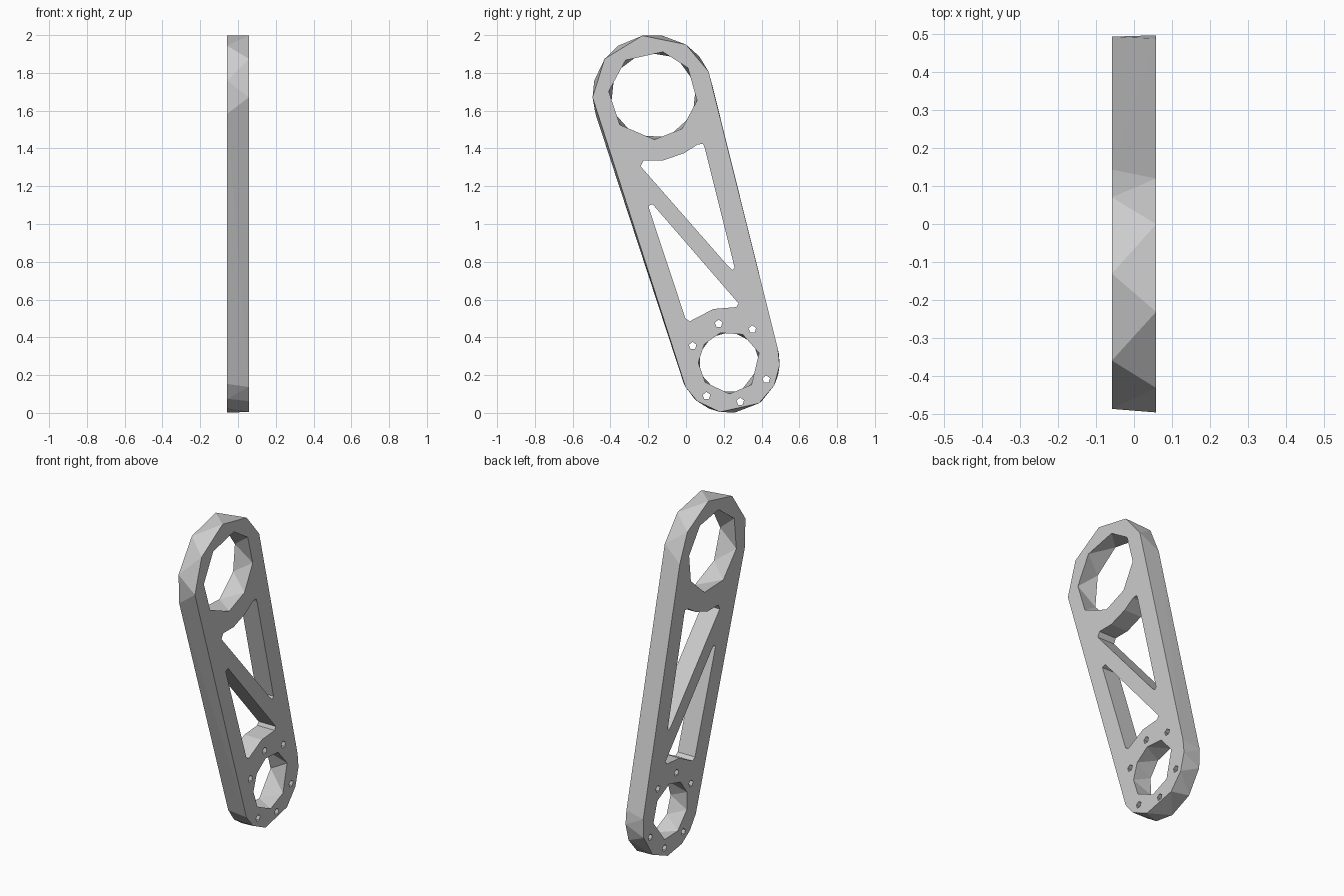
import bpy
import bmesh
from math import cos, sin, radians

cube = bpy.data.objects.get("Cube")
if cube:
    bpy.data.objects.remove(cube)

HALF = 0.058                 # half the plate thickness
TOP = (-0.175, 1.682)        # centre of the large eye (y, z)
LOW = (0.23, 0.266)          # centre of the small eye (y, z)


def ring(centre, radius, angles):
    """Points around a centre at the given angles in degrees."""
    return [(centre[0] + radius * cos(radians(a)),
             centre[1] + radius * sin(radians(a))) for a in angles]


def add_wall(bm, left_pts, right_pts):
    """Zip two facing loops together with triangles; return both edge loops."""
    a = [bm.verts.new((HALF, y, z)) for y, z in left_pts]
    b = [bm.verts.new((-HALF, y, z)) for y, z in right_pts]
    n, m = len(a), len(b)
    i = j = 0
    while i < n or j < m:
        p, q = a[i % n], b[j % m]
        p2, q2 = a[(i + 1) % n], b[(j + 1) % m]
        step_a = j == m or (i < n and (p2.co - q.co).length <= (p.co - q2.co).length)
        if step_a:
            bm.faces.new((p, p2, q))
            i += 1
        else:
            bm.faces.new((p, q2, q))
            j += 1
    return [[bm.edges.get((loop[k - 1], loop[k])) for k in range(len(loop))]
            for loop in (a, b)]


# Outer outline: each end is a faceted arc, staggered between the two sides
outline_left = (ring(TOP, 0.32, (23, 57, 100, 143, 182))
                + ring(LOW, 0.266, (209, 230, 259, 306, 333, 357, 375)))
outline_right = (ring(TOP, 0.32, (7, 40, 82, 125, 166, 198))
                 + ring(LOW, 0.266, (205, 226, 246, 276, 310, 345, 370)))

# Bearing eyes
big_left = ring(TOP, 0.235, (-7, 38, 77, 128, 175, 222, 272, 311))
big_right = ring(TOP, 0.235, (14, 58, 103, 150, 198, 245, 290, 334))
small_left = ring(LOW, 0.165, (18, 65, 107, 144, 180, 219, 270, 315))
small_right = ring(LOW, 0.165, (-5, 40, 86, 125, 162, 200, 245, 290))

# Triangular lightening windows with rounded corners
upper_window = [(0.257, 0.77), (0.1, 1.4), (0.09, 1.425), (0.06, 1.42),
                (-0.01, 1.375), (-0.125, 1.335), (-0.225, 1.335),
                (-0.24, 1.305), (0.22, 0.78), (0.245, 0.757)]
lower_window = [(0.278, 0.58), (-0.177, 1.105), (-0.2, 1.095), (-0.003, 0.5),
                (0.02, 0.485), (0.145, 0.55), (0.267, 0.56)]

loops = [(outline_left, outline_right), (big_left, big_right),
         (small_left, small_right), (upper_window, upper_window),
         (lower_window, lower_window)]

# Bolt holes: two opposed groups of three around the small eye
for side in (105.5, 285.5):
    for offset in (-50, 0, 50):
        centre = ring(LOW, 0.214, [side + offset])[0]
        hole = ring(centre, 0.021, range(20, 380, 72))
        loops.append((hole, hole))

# Walls first, then the two flat faces filled around the openings
bm = bmesh.new()
left_edges, right_edges = [], []
for left_pts, right_pts in loops:
    left, right = add_wall(bm, left_pts, right_pts)
    left_edges += left
    right_edges += right
for edges, direction in ((left_edges, 1), (right_edges, -1)):
    bmesh.ops.triangle_fill(bm, use_beauty=True, use_dissolve=False,
                            edges=edges, normal=(direction, 0, 0))
bmesh.ops.recalc_face_normals(bm, faces=bm.faces[:])

mesh = bpy.data.meshes.new("link_arm")
bm.to_mesh(mesh)
bm.free()
arm = bpy.data.objects.new("link_arm", mesh)
bpy.context.collection.objects.link(arm)

# Plain grey metal
grey = bpy.data.materials.new("light_grey")
grey.use_nodes = True
colour = (0.6, 0.6, 0.6, 1)
grey.diffuse_color = colour
grey.node_tree.nodes["Principled BSDF"].inputs["Base Color"].default_value = colour
mesh.materials.append(grey)
